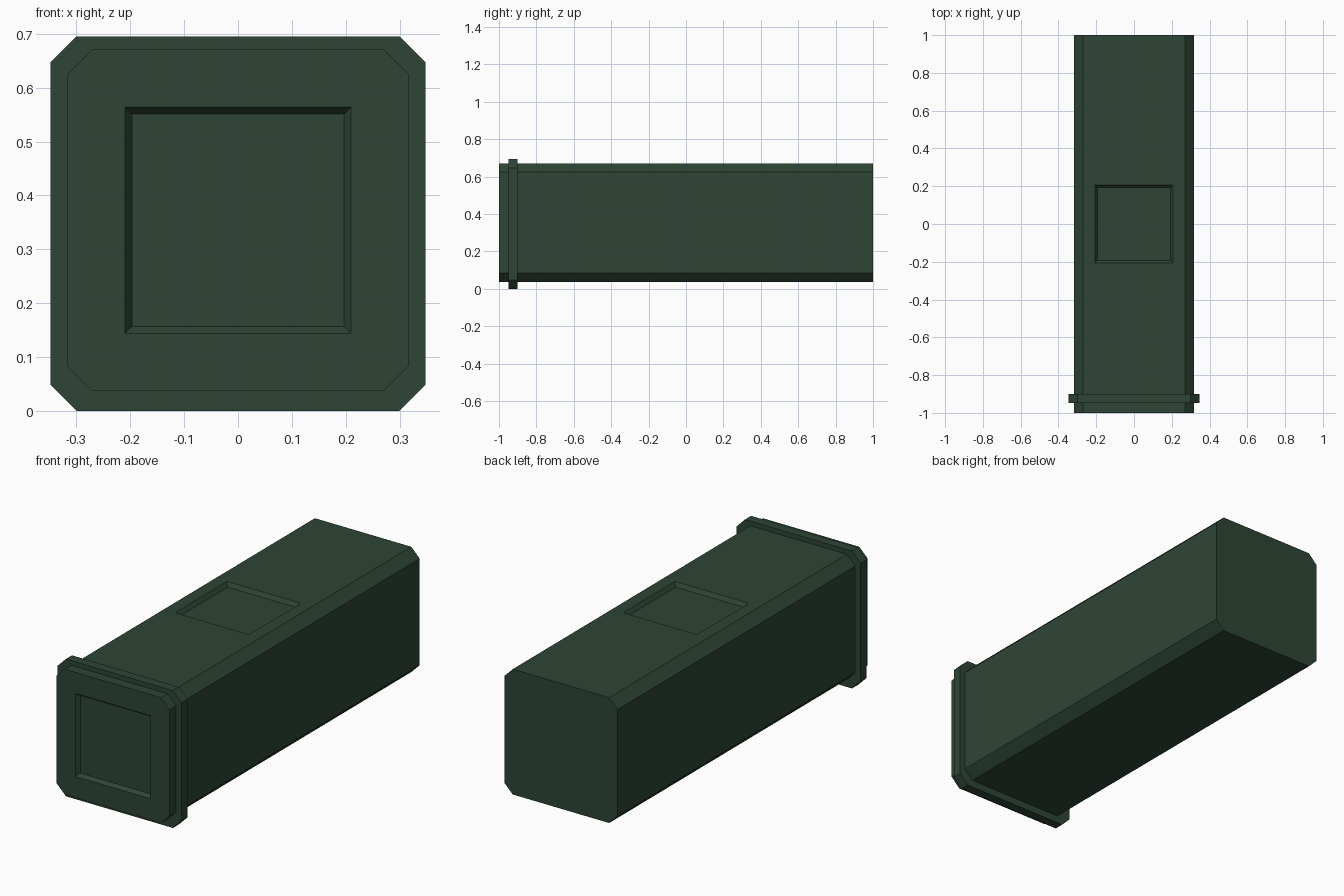
import bpy, bmesh
from mathutils import Vector

if "Cube" in bpy.data.objects:
    bpy.data.objects.remove(bpy.data.objects["Cube"])

green = bpy.data.materials.new("dark green")
green.diffuse_color = (0.027, 0.060, 0.036, 1)
green.use_nodes = True
green.node_tree.nodes["Principled BSDF"].inputs["Base Color"].default_value = green.diffuse_color


def make_object(name, loops):
    """Solid from two matching loops, capped at both ends."""
    bm = bmesh.new()
    a, b = [[bm.verts.new(p) for p in loop] for loop in loops]
    n = len(a)
    bm.faces.new(a)
    bm.faces.new(b)
    for i in range(n):
        j = (i + 1) % n
        bm.faces.new((a[i], a[j], b[j], b[i]))
    bmesh.ops.recalc_face_normals(bm, faces=bm.faces)
    mesh = bpy.data.meshes.new(name)
    bm.to_mesh(mesh)
    bm.free()
    mesh.materials.append(green)
    obj = bpy.data.objects.new(name, mesh)
    bpy.context.collection.objects.link(obj)
    return obj


def chamfered_bar(name, half, cut, zc, y0, y1):
    """Square bar along y with chamfered long edges."""
    k = half - cut
    outline = [(half, -k), (half, k), (k, half), (-k, half),
               (-half, k), (-half, -k), (-k, -half), (k, -half)]
    return make_object(name, [[(x, y, zc + z) for x, z in outline] for y in (y0, y1)])


def recess(body, name, centre, u, v, normal, outer=0.21, inner=0.197, depth=0.02):
    """Cut a shallow square recess with sloping walls into the body."""
    c, u, v, n = map(Vector, (centre, u, v, normal))
    slope = (outer - inner) / depth
    corners = ((-1, -1), (1, -1), (1, 1), (-1, 1))
    loops = [[c + n * d + (u * a + v * b) * (outer + d * slope) for a, b in corners]
             for d in (-depth, depth)]
    cutter = make_object(name, loops)
    mod = body.modifiers.new(name, "BOOLEAN")
    mod.operation = "DIFFERENCE"
    mod.solver = "EXACT"
    mod.object = cutter
    bpy.context.view_layer.objects.active = body
    bpy.ops.object.modifier_apply(modifier=name)
    bpy.data.objects.remove(cutter)


# Long body with recessed panels on the front end and the top
body = chamfered_bar("body", 0.317, 0.047, 0.354, -1, 1)
recess(body, "front_recess", (0, -1, 0.354), (1, 0, 0), (0, 0, 1), (0, -1, 0))
recess(body, "top_recess", (0, 0, 0.671), (1, 0, 0), (0, 1, 0), (0, 0, 1), 0.207, 0.193)

# Raised collar near the front end
chamfered_bar("collar", 0.3475, 0.048, 0.3475, -0.948, -0.90)
